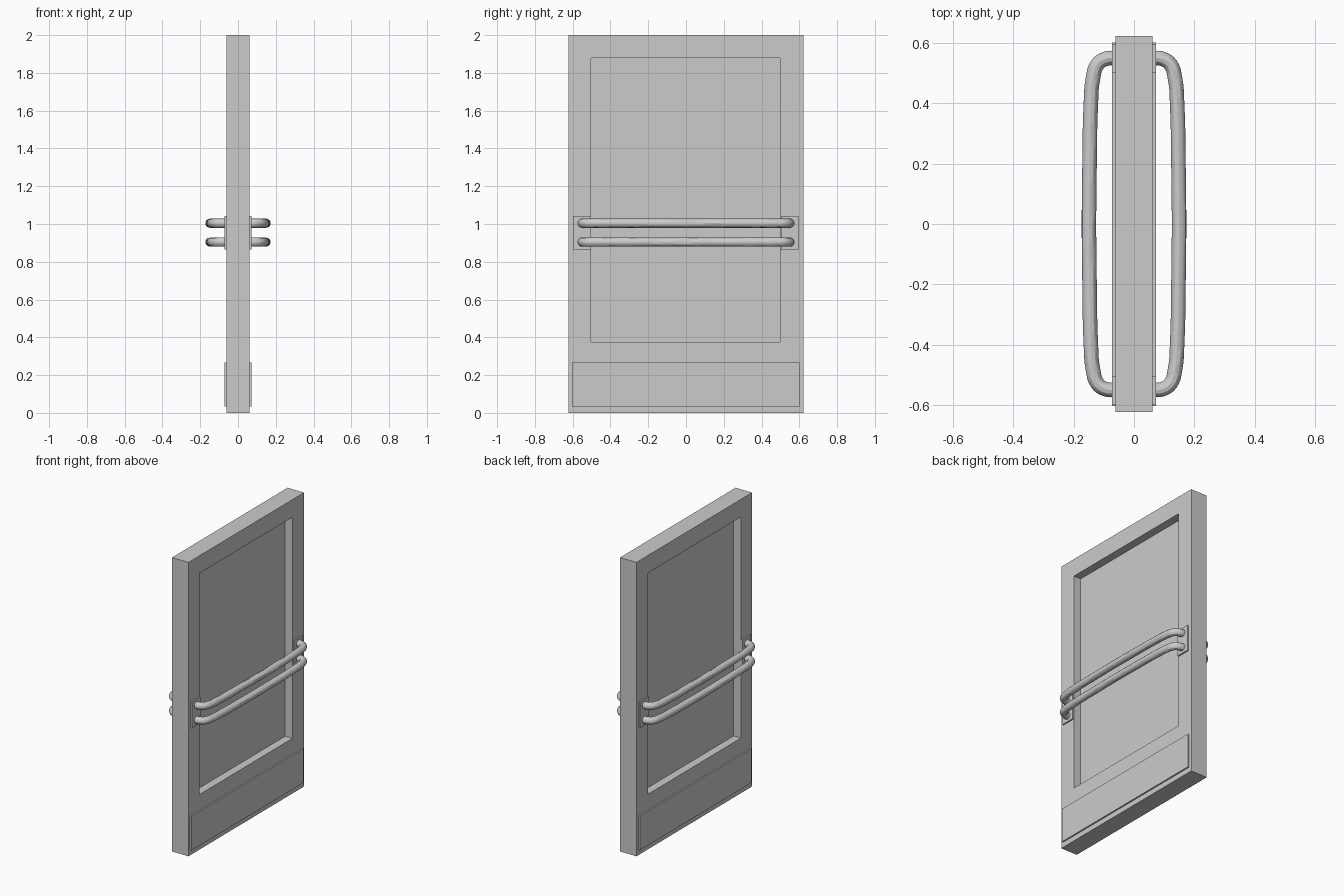
import bpy, bmesh

if "Cube" in bpy.data.objects:
    bpy.data.objects.remove(bpy.data.objects["Cube"])

W, T, H = 0.622, 0.062, 2.0      # half width, half thickness, height


def box(name, lo, hi):
    bpy.ops.mesh.primitive_cube_add(size=1, location=[(a + b) / 2 for a, b in zip(lo, hi)])
    ob = bpy.context.object
    ob.name = name
    ob.scale = [b - a for a, b in zip(lo, hi)]
    bpy.ops.object.transform_apply(location=False, rotation=False, scale=True)
    return ob


# Door leaf: rectangular loops bridged from one recess floor round to the other
def door_leaf():
    outer = (-W, W, 0, H)
    inner = (-0.502, 0.498, 0.375, 1.88)
    pane = 0.007
    loops = [(-pane, inner), (-T, inner), (-T, outer), (T, outer), (T, inner), (pane, inner)]
    bm = bmesh.new()
    rings = []
    for x, (y0, y1, z0, z1) in loops:
        rings.append([bm.verts.new((x, y, z)) for y, z in ((y0, z0), (y1, z0), (y1, z1), (y0, z1))])
    for a, b in zip(rings, rings[1:]):
        for i in range(4):
            j = (i + 1) % 4
            bm.faces.new((a[i], a[j], b[j], b[i]))
    bm.faces.new(rings[0])
    bm.faces.new(rings[-1])
    bmesh.ops.recalc_face_normals(bm, faces=bm.faces)
    me = bpy.data.meshes.new("door_leaf")
    bm.to_mesh(me)
    bm.free()
    bpy.context.collection.objects.link(bpy.data.objects.new("door_leaf", me))


# Push bar: bowed tube swept along a half profile mirrored in y
def push_bar(name, side, z):
    half = [(0.058, 0.549), (0.092, 0.547), (0.121, 0.528), (0.136, 0.48),
            (0.143, 0.39), (0.147, 0.2)]
    path = half + [(0.149, 0)] + [(x, -y) for x, y in reversed(half)]
    cu = bpy.data.curves.new(name, 'CURVE')
    cu.dimensions = '3D'
    cu.bevel_depth = 0.024
    cu.bevel_resolution = 4
    cu.resolution_u = 5
    cu.use_fill_caps = True
    sp = cu.splines.new('BEZIER')
    sp.bezier_points.add(len(path) - 1)
    for p, (x, y) in zip(sp.bezier_points, path):
        p.co = (side * x, y, z)
        p.handle_left_type = p.handle_right_type = 'AUTO'
    ob = bpy.data.objects.new(name, cu)
    bpy.context.collection.objects.link(ob)
    bpy.ops.object.select_all(action='DESELECT')
    bpy.context.view_layer.objects.active = ob
    ob.select_set(True)
    bpy.ops.object.convert(target='MESH')
    bpy.ops.object.shade_smooth_by_angle()


door_leaf()
for side, label in ((-1, "left"), (1, "right")):
    xs = sorted((side * (T - 0.004), side * 0.072))
    # Kick plate
    box(f"kick_plate_{label}", (xs[0], -0.603, 0.035), (xs[1], 0.6, 0.268))
    # Handle mounting plates
    for end, y in (("front", -0.551), ("back", 0.549)):
        box(f"mount_plate_{label}_{end}", (xs[0], y - 0.047, 0.865), (xs[1], y + 0.047, 1.043))
    # Pair of push bars
    for level, z in (("lower", 0.904), ("upper", 1.004)):
        push_bar(f"push_bar_{label}_{level}", side, z)
